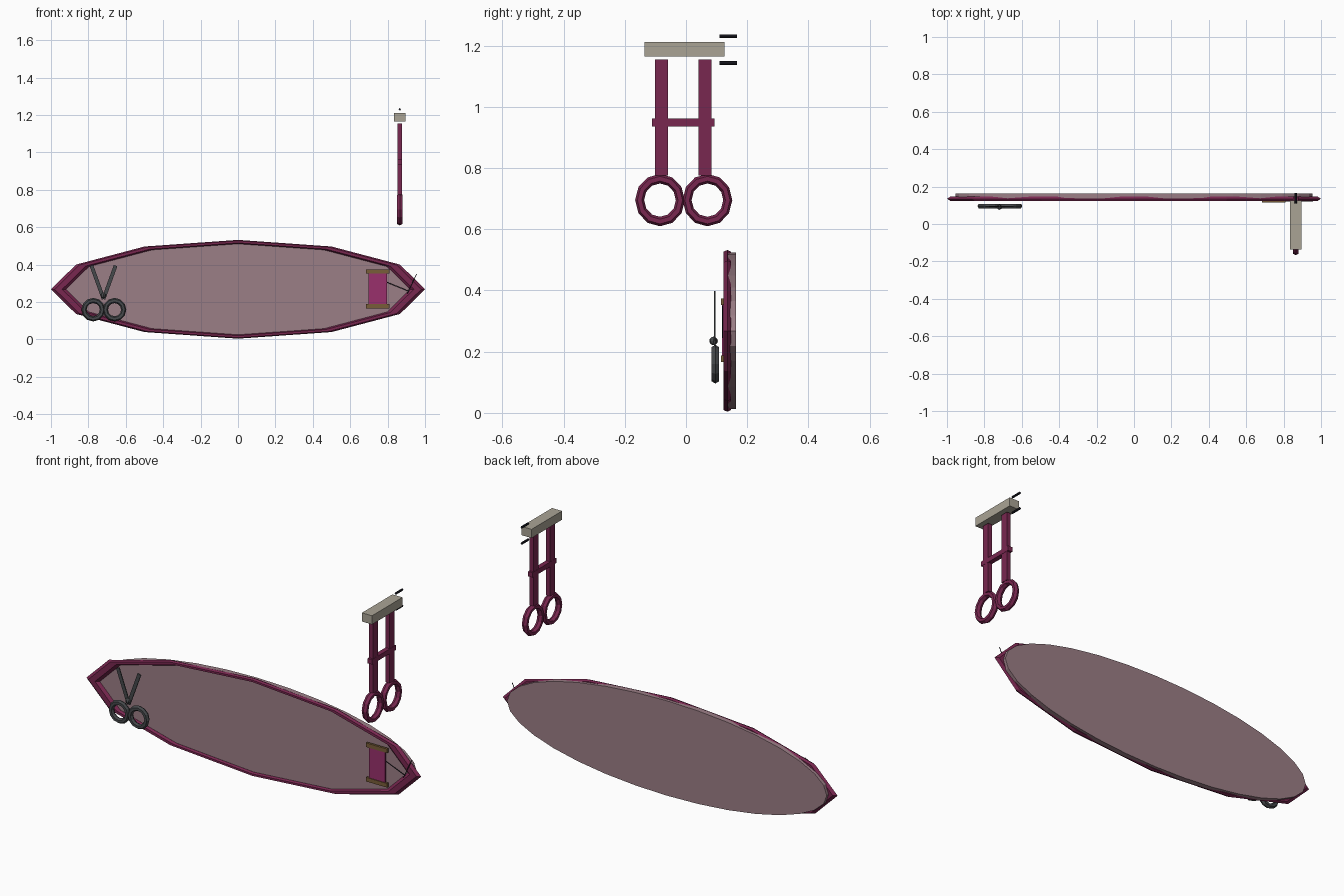
import bpy, bmesh, math
from mathutils import Vector, Matrix

if "Cube" in bpy.data.objects:
    bpy.data.objects.remove(bpy.data.objects["Cube"])


def mat(name, *rgb):
    m = bpy.data.materials.new(name)
    m.diffuse_color = (*rgb, 1)
    m.use_nodes = True
    m.node_tree.nodes["Principled BSDF"].inputs["Base Color"].default_value = m.diffuse_color
    return m


BURGUNDY = mat("burgundy", 0.19, 0.02, 0.08)
MAUVE = mat("mauve", 0.33, 0.21, 0.24)
MAGENTA = mat("magenta", 0.32, 0.03, 0.15)
IRON = mat("iron", 0.06, 0.065, 0.07)
WOOD = mat("wood", 0.19, 0.11, 0.04)
BONE = mat("bone", 0.40, 0.37, 0.30)
BLACK = mat("black", 0.012, 0.012, 0.02)


def finish(name, bm, material):
    bmesh.ops.recalc_face_normals(bm, faces=bm.faces)
    me = bpy.data.meshes.new(name)
    bm.to_mesh(me)
    bm.free()
    me.materials.append(material)
    ob = bpy.data.objects.new(name, me)
    bpy.context.collection.objects.link(ob)
    return ob


def box(name, loc, size, material, tilt=0):
    """Box turned by tilt about the y axis."""
    bm = bmesh.new()
    m = Matrix.Translation(loc) @ Matrix.Rotation(tilt, 4, 'Y') @ Matrix.Diagonal((*size, 1))
    bmesh.ops.create_cube(bm, size=1, matrix=m)
    return finish(name, bm, material)


def ring(name, loc, axis, R, r, scale, material, segs=12, sides=6):
    """Flat-faced torus around axis x or y."""
    bm = bmesh.new()
    rows = []
    for i in range(segs):
        a = 2 * math.pi * i / segs
        row = []
        for j in range(sides):
            b = 2 * math.pi * j / sides
            d = R + r * math.cos(b)
            u, w, h = d * math.cos(a), d * math.sin(a), r * math.sin(b)
            p = (u, h, w) if axis == 'y' else (h, u, w)
            row.append(bm.verts.new([p[k] * scale[k] + loc[k] for k in range(3)]))
        rows.append(row)
    for i in range(segs):
        for j in range(sides):
            n, k = (i + 1) % segs, (j + 1) % sides
            bm.faces.new((rows[i][j], rows[n][j], rows[n][k], rows[i][k]))
    return finish(name, bm, material)


def rod(name, p, q, radius, material, sides=6):
    p, q = Vector(p), Vector(q)
    d = q - p
    bm = bmesh.new()
    m = Matrix.Translation((p + q) / 2) @ d.to_track_quat('Z', 'Y').to_matrix().to_4x4()
    bmesh.ops.create_cone(bm, cap_ends=True, segments=sides, radius1=radius,
                          radius2=radius, depth=d.length, matrix=m)
    return finish(name, bm, material)


# oval plaque with its rim
ring("plaque_rim", (0, 0.135, 0.268), 'y', 0.96, 0.04, (1, 0.36, 0.264), BURGUNDY)
bm = bmesh.new()
bmesh.ops.create_cone(bm, cap_ends=True, segments=32, radius1=1, radius2=1, depth=1,
                      matrix=Matrix.Translation((0, 0.15, 0.268))
                      @ Matrix.Diagonal((0.955, 0.027, 0.256, 1))
                      @ Matrix.Rotation(math.pi / 2, 4, 'X'))
finish("plaque_panel", bm, MAUVE)

# small scissors: finger rings, blades, pivot
for s, side in ((-1, "left"), (1, "right")):
    ring("scissor_ring_" + side, (-0.717 + s * 0.057, 0.096, 0.159), 'y', 0.049, 0.014,
         (1, 1, 1), IRON)
    box("scissor_blade_" + side, (-0.719 + s * 0.032, 0.094, 0.305), (0.02, 0.005, 0.19),
        IRON, s * math.radians(20))
bm = bmesh.new()
bmesh.ops.create_uvsphere(bm, u_segments=8, v_segments=6, radius=0.014,
                          matrix=Matrix.Translation((-0.72, 0.09, 0.235)))
finish("scissor_pivot", bm, IRON)

# thread card with end bars, loose thread and needle
box("thread_card", (0.748, 0.121, 0.27), (0.098, 0.007, 0.17), MAGENTA)
for z, end in ((0.363, "top"), (0.177, "bottom")):
    box("card_bar_" + end, (0.748, 0.12, z), (0.126, 0.012, 0.022), WOOD)
rod("loose_thread", (0.797, 0.119, 0.305), (0.915, 0.119, 0.257), 0.002, BLACK)
rod("needle", (0.905, 0.119, 0.245), (0.955, 0.119, 0.35), 0.002, BLACK)

# upright shears seen edge-on: bows, shanks, cross bar, top block
X = 0.865
for y, side in ((-0.085, "front"), (0.07, "back")):
    ring("bow_" + side, (X, y, 0.695), 'x', 0.07, 0.0155, (1.1, 0.95, 1), BURGUNDY)
    box("shank_" + side, (X, y + (0.005 if y < 0 else -0.008), 0.965),
        (0.024, 0.041, 0.38), BURGUNDY)
box("cross_bar", (X, -0.009, 0.948), (0.026, 0.205, 0.026), BURGUNDY)
box("top_block", (X, -0.005, 1.188), (0.06, 0.26, 0.047), BONE)
for z, end in ((1.23, "upper"), (1.143, "lower")):
    rod("pin_" + end, (X, 0.11, z), (X, 0.167, z), 0.006, BLACK, 8)
